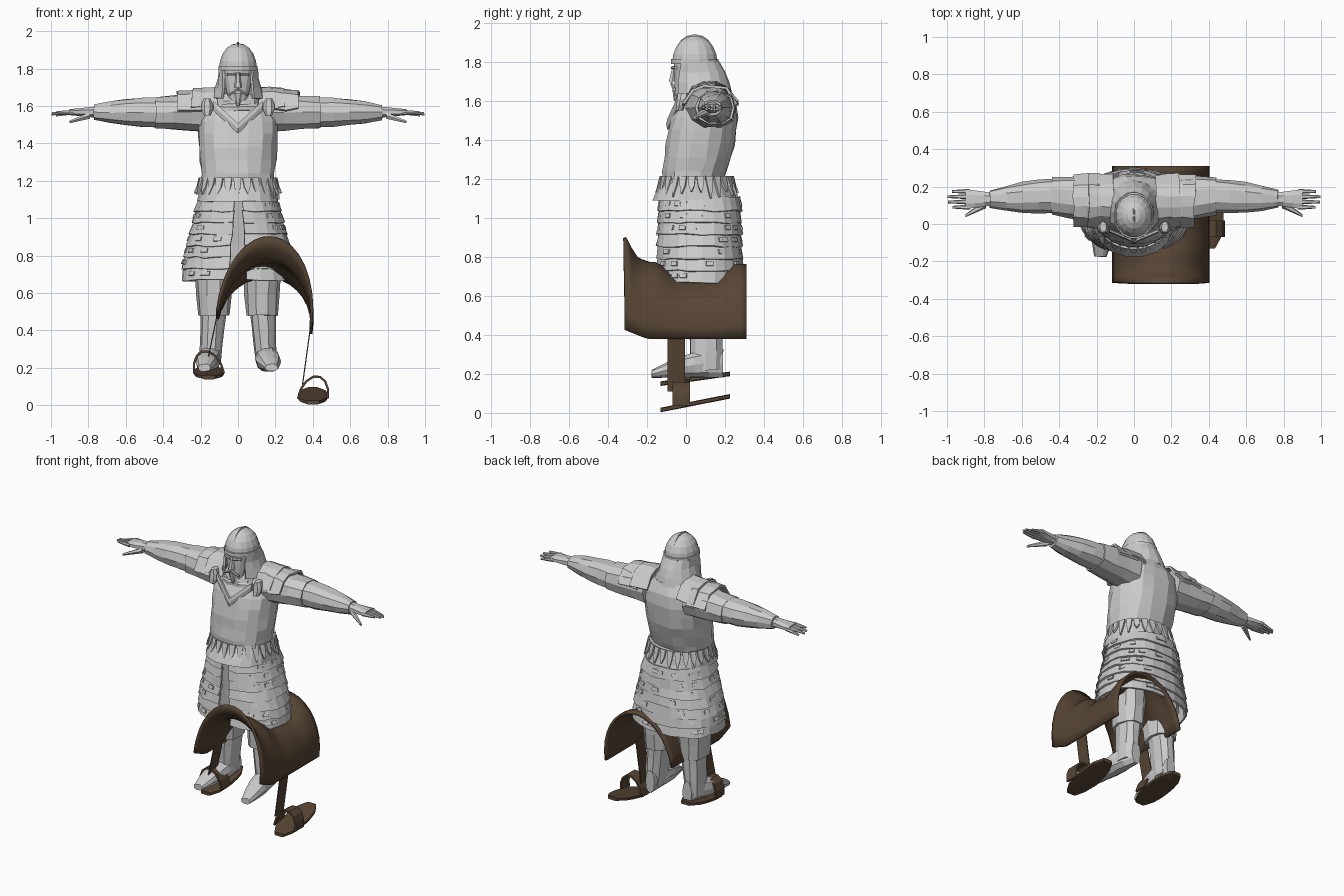
import bpy
import bmesh
import random
from math import sin, cos, pi, copysign

random.seed(4)
if "Cube" in bpy.data.objects:
    bpy.data.objects.remove(bpy.data.objects["Cube"])


def make_material(name, red, green, blue):
    material = bpy.data.materials.new(name)
    material.use_nodes = True
    material.diffuse_color = (red, green, blue, 1)
    shader = material.node_tree.nodes["Principled BSDF"]
    shader.inputs["Base Color"].default_value = material.diffuse_color
    return material


GREY = make_material("plain grey", .6, .6, .6)
BROWN = make_material("leather brown", .095, .06, .035)


def skin(name, rows, material=GREY, closed=False, thickness=0, jitter=0):
    """Join equal rows of points into a sheet or a capped tube."""
    mesh_builder = bmesh.new()
    verts = [[mesh_builder.verts.new([value + random.uniform(-jitter, jitter) for value in point])
              for point in row] for row in rows]
    count = len(rows[0])
    for upper, lower in zip(verts, verts[1:]):
        for i in range(count if closed else count - 1):
            following = (i + 1) % count
            mesh_builder.faces.new((upper[i], upper[following], lower[following], lower[i]))
    if closed:
        mesh_builder.faces.new(verts[0])
        mesh_builder.faces.new(verts[-1])
    bmesh.ops.recalc_face_normals(mesh_builder, faces=mesh_builder.faces)
    mesh = bpy.data.meshes.new(name)
    mesh_builder.to_mesh(mesh)
    mesh_builder.free()
    mesh.materials.append(material)
    part = bpy.data.objects.new(name, mesh)
    bpy.context.collection.objects.link(part)
    if thickness:
        solid = part.modifiers.new("thickness", "SOLIDIFY")
        solid.thickness = thickness
        solid.offset = 0
    return part


def spread(steps):
    return [i / steps for i in range(steps + 1)]


def rounded(angle, radius_a, radius_b, power):
    """Point on a rounded-box outline."""
    c, s = cos(angle), sin(angle)
    return (radius_a * copysign(abs(c) ** (2 / power), c),
            radius_b * copysign(abs(s) ** (2 / power), s))


def loft(name, shape, steps=3, axis="Z", sides=10, power=2.3, mirror=1, gap=None, **options):
    """shape(f) gives position, two centres, two radii; gap leaves the front open."""
    rows = []
    for f in spread(steps):
        along, centre_a, centre_b, radius_a, radius_b = shape(f)
        opening = gap[0] + (gap[1] - gap[0]) * f if gap else 0
        row = []
        for i in range(sides):
            turn = i / (sides - 1) if gap else (i + .5) / sides
            angle = opening - pi / 2 + turn * 2 * (pi - opening)
            a, b = rounded(angle, radius_a, radius_b, power)
            a, b = a + centre_a, b + centre_b
            x, y, z = {"Z": (a, b, along), "X": (along, a, b), "Y": (a, along, b)}[axis]
            row.append((mirror * x, y, z))
        rows.append(row)
    return skin(name, rows, closed=not gap, **options)


# Head and neck
loft("neck", lambda f: (1.56 + .12 * f, 0, .05, .06, .06))
loft("head", lambda f: (1.63 + .2 * f, 0, .03 * f, .05 + .035 * sin(f * pi / 2), .06 + .035 * f),
     steps=4, sides=14, jitter=.002)
loft("nose", lambda f: (1.7 + .08 * f, 0, -.07 + .01 * f, .02 - .01 * f, .02 - .01 * f), sides=6)
loft("beard", lambda f: (1.6 + .07 * f, 0, -.055, .008 + .02 * f, .008 + .01 * f), sides=7)

# Helmet with brim, crest and neck guard
def dome(f):
    return 1.8 + .135 * sin(f * pi / 2), 0, .045, .003 + .1 * cos(f * pi / 2), .003 + .115 * cos(f * pi / 2)


def crest(f):
    height, across, along, width, length = dome(f)
    return height + .006, across, along, .006, length + .006


loft("helmet_dome", dome, steps=5, sides=16, power=2)
loft("helmet_crest", crest, steps=5, sides=6)
loft("helmet_brim", lambda f: (1.79 + .025 * f, 0, .045, .107, .125), steps=1, sides=16, power=2)
loft("neck_guard", lambda f: (1.8 - .16 * f, 0, .05 + .035 * f, .098 + .045 * f * f, .116 + .03 * sin(f * 2)),
     sides=13, power=2, gap=(.9, .6), thickness=.014, jitter=.003)

# Torso with folded scarf
loft("torso", lambda f: (1.17 + .49 * f, 0, .03 + .095 * f, .195 + .04 * f - .12 * f ** 8,
                         .15 + .03 * sin(pi * f) - .05 * f ** 8), steps=7, sides=16, jitter=.006)
for level in range(2):
    loft("scarf_fold", lambda f: (1.575 + .035 * level + .055 * f, 0, .085, .15 - .02 * level - .04 * f * f,
                                  .14 - .03 * f * f), sides=13, jitter=.005)

# Waist band with hanging pointed tabs
loft("waist_band", lambda f: (1.2 - .11 * f, 0, .055 - .01 * f, .198 + .02 * f, .175 + .045 * f),
     sides=18, jitter=.003)
TABS = 26
for i in range(TABS):
    def tab_point(offset, height, flare):
        a, b = rounded((i + offset) / TABS * 2 * pi, .205 + flare, .185 + flare, 2)
        return a, b + .055, height

    tip = random.uniform(1.1, 1.14)
    skin("waist_tab", [[tab_point(0, 1.215, 0), tab_point(.85, 1.215, 0)],
                       [tab_point(.15, 1.165, .012), tab_point(.75, 1.165, .012)],
                       [tab_point(.4, tip, .026), tab_point(.5, tip, .026)]], thickness=.012)

# Armoured skirt of overlapping rows, open at the front, with lacing plates
def skirt(f, flare):
    return 1.11 - .43 * f, 0, .07, .2 + .085 * min(1, f * 1.25) + flare, .198 + .012 * f + flare


ROWS = 7
for row in range(ROWS):
    top, bottom = row / ROWS, (row + 1) / ROWS
    loft("skirt_row", lambda f: skirt(top + f * (bottom + .03 - top), .012 * f), steps=1, sides=25,
         gap=(.07 + .05 * top, .07 + .05 * bottom), thickness=.012, jitter=.005)
    for plate in range(9):
        angle = random.uniform(-1.2, 4.3)
        height, _, centre, width, depth = skirt(top + .06, .01)
        edge = [rounded(angle + step, width, depth, 2.3) for step in (0, .16)]
        skin("lacing_plate", [[(x * grow, y * grow + centre, height - drop) for x, y in edge]
                              for grow, drop in ((1, 0), (1.03, .022))], thickness=.01)
loft("inner_robe", lambda f: (1.12 - .4 * f, 0, .07 + .02 * f, .17 + .05 * f, .16 - .02 * f),
     sides=14, jitter=.006)

# Everything that comes in a left and right pair
for mirror, side in ((1, "left"), (-1, "right")):
    def paired(name, shape, **options):
        loft(side + "_" + name, shape, mirror=mirror, **options)

    # Face and collar details
    paired("moustache", lambda f: (.05 * f, -.073 + .012 * f, 1.69 - .03 * f, .008, .008), axis="X", sides=6)
    paired("brow", lambda f: (.01 + .05 * f, -.07 + .02 * f, 1.77, .01, .008), axis="X", sides=6)
    paired("lapel", lambda f: (.13 * f, -.09 + .055 * f, 1.48 + .12 * f, .012, .03), axis="X", sides=6)

    # Arm
    paired("upper_arm", lambda f: (.15 + .29 * f, .13 + .02 * f, 1.565, .13 - .03 * f, .11 - .023 * f),
           axis="X", jitter=.004)
    paired("forearm", lambda f: (.42 + .35 * f, .15 - .015 * f, 1.566, .092 - .045 * f * f, .082 - .04 * f * f),
           axis="X", steps=4, jitter=.003)

    # Hand
    paired("palm", lambda f: (.75 + .15 * f, .133, 1.567, .035 + .022 * f, .033 - .016 * f), axis="X", sides=8)
    for finger in range(4):
        reach = .09 + .03 * sin(finger)
        paired("finger", lambda f: (.88 + reach * f, .09 + .028 * finger, 1.567 - .006 * finger * f,
                                    .014 - .007 * f, .014 - .008 * f), axis="X", sides=6)
    paired("thumb", lambda f: (.79 + .11 * f, .11 - .065 * f, 1.55 - .035 * f, .025 - .017 * f, .02 - .012 * f),
           axis="X", sides=6)

    # Draped shoulder plates and front knot
    for layer in range(2):
        skin(side + "_shoulder_plate",
             [[(mirror * (.11 + .08 * layer + .135 * f), -.015 + .275 * g,
                1.69 - .01 * layer - .1 * abs(2 * g - 1) ** 3) for g in spread(5)] for f in spread(2)],
             thickness=.014, jitter=.008)
    paired("shoulder_knot", lambda f: (1.55 + .09 * f, .165, -.035 + .02 * f, .018 + .015 * sin(pi * f),
                                       .02 + .01 * f), sides=7)

    # Leg and boot
    paired("trouser", lambda f: (.8 - .32 * f, .13, .095, .11 - .025 * f, .13 - .025 * f), jitter=.004)
    paired("boot_shaft", lambda f: (.52 - .3 * f, .13 + .02 * f, .103, .07 - .014 * f, .09 - .007 * f), jitter=.003)

    def foot(f):
        height = .02 + .055 * (1 - f * f)
        return .19 - .365 * f, .14 + .04 * f, .18 + height, .033 + .033 * sin(pi * f), height

    paired("boot_foot", foot, steps=5, axis="Y", jitter=.002)

# Saddle: a leaning arch swept front to back, raised at both ends
def saddle_point(y, angle):
    rise = min(1, max(0, abs(y - .05) * 10 - 1))
    crown = .685 + .07 * rise - .06 * min(y, 0) + 1.45 * max(0, -y - .26)
    base = .42 + .04 * cos(angle) + .4 * max(0, -y - .2)
    return .14 - .25 * cos(angle) + .05 * sin(angle), y, base + (crown - .42) * sin(angle)


saddle = skin("saddle", [[saddle_point(-.315 + .625 * f, pi * g) for g in spread(16)] for f in spread(20)],
              BROWN, thickness=.016)
saddle.data.polygons.foreach_set("use_smooth", [True] * len(saddle.data.polygons))


# Stirrups: sole plate, bow and hanging strap
def ribbon(name, path, front, back, thickness):
    skin(name, [[(x, y, z) for x, z in path] for y in (front, back)], BROWN, thickness=thickness)


def stirrup(side, lean, centre, height, slope, strap):
    loft(side + "_stirrup_plate", lambda f: (-.13 + .355 * f, centre, height + slope * f,
                                             .035 + .047 * sin(pi * f) ** .5, .012),
         steps=6, axis="Y", sides=8, power=5, material=BROWN)
    bow = [(centre + lean * (.02 * sin(pi * f) - .08 * cos(pi * f)), height + .02 + .12 * sin(pi * f))
           for f in spread(7)]
    ribbon(side + "_stirrup_bow", bow, -.07, .02, .012)
    ribbon(side + "_stirrup_strap", strap, -.095, -.005, .006)


stirrup("left", 1, .4, .015, .07, [(.385, .4), (.345, .11)])
stirrup("right", -1, -.155, .15, .05, [(-.108, .5), (-.16, .25)])
